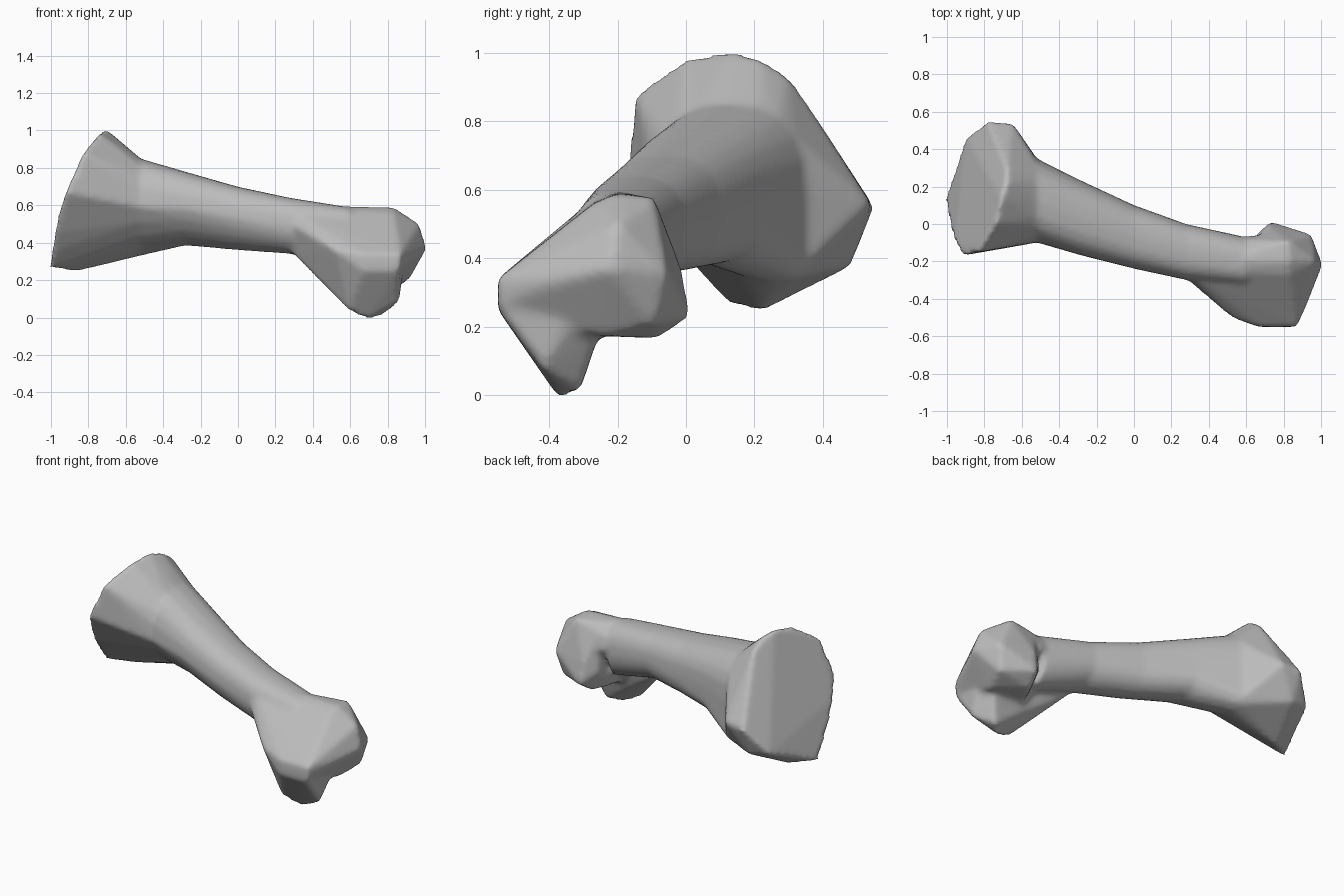
import bpy, bmesh, math

if "Cube" in bpy.data.objects:
    bpy.data.objects.remove(bpy.data.objects["Cube"], do_unlink=True)

mat = bpy.data.materials.new("bone grey")
mat.use_nodes = True
grey = (0.5, 0.5, 0.5, 1)
mat.diffuse_color = grey
mat.node_tree.nodes["Principled BSDF"].inputs["Base Color"].default_value = grey

bm = bmesh.new()


def hull(points):
    """Add a convex lump wrapped around the given points."""
    part = bmesh.new()
    for p in points:
        part.verts.new(p)
    result = bmesh.ops.convex_hull(part, input=part.verts)
    loose = set(result["geom_interior"] + result["geom_unused"])
    bmesh.ops.delete(part, geom=[v for v in loose if isinstance(v, bmesh.types.BMVert)],
                     context="VERTS")
    bmesh.ops.recalc_face_normals(part, faces=part.faces)
    mesh = bpy.data.meshes.new("lump")
    part.to_mesh(mesh)
    part.free()
    bm.from_mesh(mesh)
    bpy.data.meshes.remove(mesh)


def ring(x, y0, y1, z0, z1, lean, sides=20):
    """Shaft cross-section: squarish above, round below, underside leaning to the back."""
    out = []
    for i in range(sides):
        a = math.tau * i / sides
        c, s = math.cos(a), math.sin(a)
        power = 0.8 if s > 0 else 1
        y = (y0 + y1) / 2 + (y1 - y0) / 2 * math.copysign(abs(c) ** power, c)
        z = (z0 + z1) / 2 + (z1 - z0) / 2 * math.copysign(abs(s) ** power, s)
        out.append((x, min(y1, y + lean * max(0, -s)), z))
    return out


# Shaft: chained cross-sections along the length
shaft = [ring(-0.52, -0.1, 0.35, 0.33, 0.85, 0.13), ring(-0.28, -0.17, 0.23, 0.385, 0.78, 0.06),
         ring(0, -0.24, 0.1, 0.36, 0.7, 0.03), ring(0.28, -0.3, 0, 0.34, 0.64, 0),
         ring(0.6, -0.34, -0.07, 0.25, 0.59, 0)]
for a, b in zip(shaft, shaft[1:]):
    hull(a + b)

# Large head: tilted end face, rim and neck
hull([(-0.92, -0.17, 0.67), (-0.83, -0.15, 0.88), (-0.74, 0, 0.985), (-0.71, 0.14, 1.01),
      (-0.68, 0.22, 0.985), (-0.68, 0.3, 0.935), (-0.78, 0.55, 0.55), (-0.65, 0.54, 0.56),
      (-0.9, 0.46, 0.4), (-0.77, 0.48, 0.375), (-0.87, 0.22, 0.245), (-1.01, 0.13, 0.265),
      (-0.98, 0.04, 0.36), (-0.98, -0.03, 0.45), (-0.96, -0.1, 0.56)] + shaft[0])

# Small head: broad block spanning both lobes
hull([(0.28, -0.295, 0.5), (0.28, -0.25, 0.59), (0.52, -0.5, 0.36), (0.67, -0.55, 0.34),
      (0.87, -0.55, 0.34), (0.67, -0.55, 0.26), (0.86, -0.55, 0.26), (0.93, -0.42, 0.33),
      (1.01, -0.22, 0.37), (0.97, -0.2, 0.5), (0.83, -0.09, 0.575), (0.83, -0.2, 0.59),
      (0.47, -0.19, 0.595), (0.5, -0.27, 0.565), (0.83, -0.27, 0.56), (0.5, -0.08, 0.5),
      (0.62, -0.06, 0.45), (0.95, -0.06, 0.36), (0.92, -0.1, 0.21), (0.87, -0.25, 0.17),
      (0.6, -0.26, 0.17)])

# Back lobe: hooked rear corner of the small head
hull([(0.73, 0.015, 0.23), (0.72, -0.01, 0.36), (0.95, -0.055, 0.36), (0.92, -0.09, 0.21),
      (0.7, -0.08, 0.165), (0.87, -0.22, 0.17), (0.65, -0.06, 0.3), (0.62, -0.22, 0.18),
      (0.83, -0.09, 0.57), (0.66, -0.09, 0.55)])

# Front lobe: low knuckle tapering from the shaft
hull([(0.28, -0.295, 0.5), (0.28, -0.22, 0.35), (0.67, -0.55, 0.33), (0.87, -0.55, 0.33),
      (0.67, -0.55, 0.25), (0.86, -0.55, 0.25), (0.69, -0.37, -0.01), (0.59, -0.4, 0.035),
      (0.77, -0.31, 0.01), (0.86, -0.42, 0.08), (0.52, -0.32, 0.13), (0.52, -0.5, 0.36),
      (0.6, -0.27, 0.14), (0.88, -0.35, 0.2), (0.82, -0.26, 0.16)])

mesh = bpy.data.meshes.new("bone")
bm.to_mesh(mesh)
bm.free()
mesh.materials.append(mat)
bone = bpy.data.objects.new("bone", mesh)
bpy.context.collection.objects.link(bone)
bpy.context.view_layer.objects.active = bone
bone.select_set(True)

# Fuse the lumps into one soft skin
fuse = bone.modifiers.new("fuse", "REMESH")
fuse.mode = "VOXEL"
fuse.voxel_size = 0.016
soften = bone.modifiers.new("soften", "SMOOTH")
soften.factor = 0.5
soften.iterations = 6
for name in ("fuse", "soften"):
    bpy.ops.object.modifier_apply(modifier=name)
bpy.ops.object.shade_smooth()
